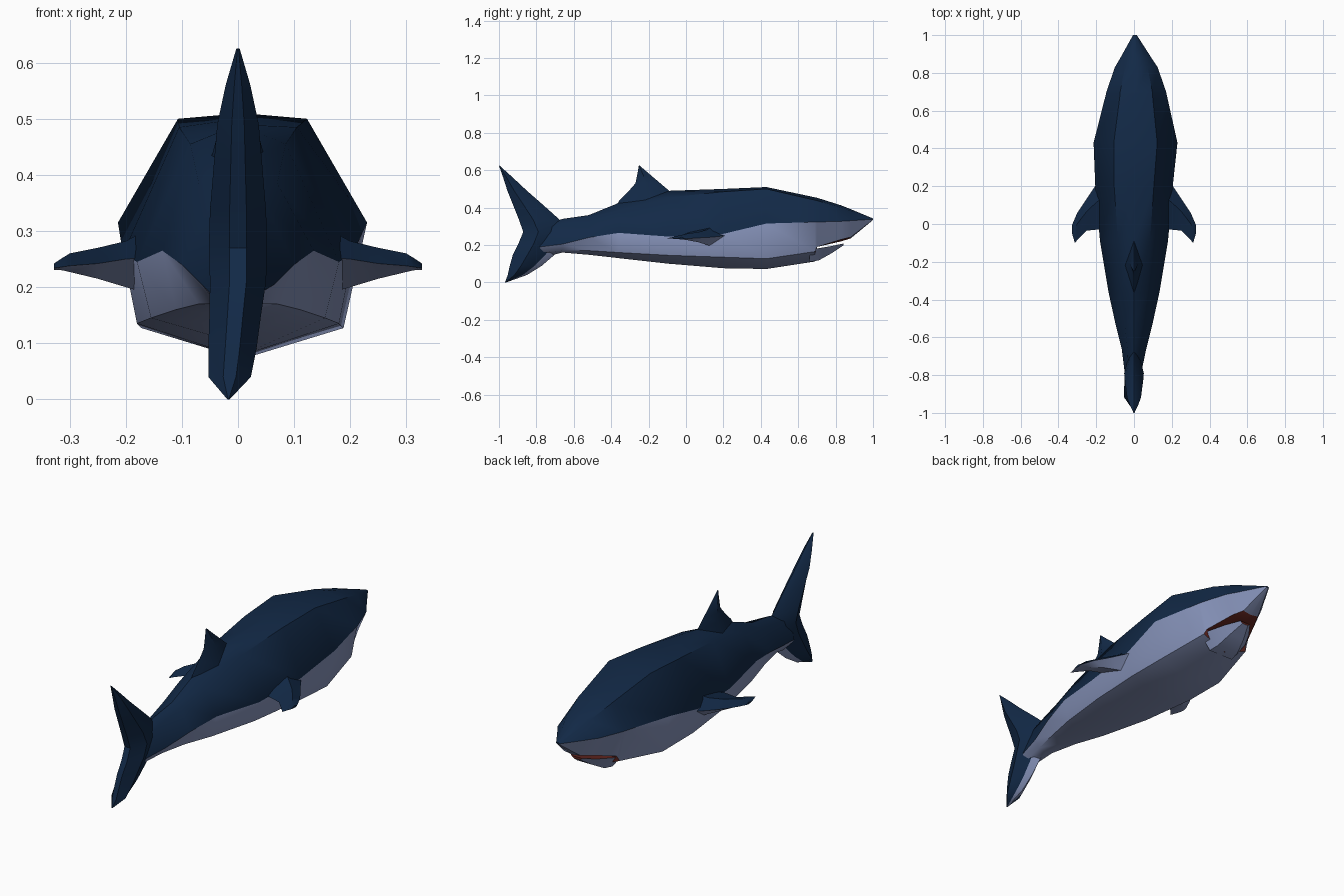
import bpy, bmesh, math


def material(name, rgb):
    m = bpy.data.materials.new(name)
    m.diffuse_color = (*rgb, 1)
    return m


NAVY, PALE, RED = 0, 1, 2
MATS = [material("navy back", (0.006, 0.022, 0.062)),
        material("pale belly", (0.23, 0.28, 0.47)),
        material("mouth red", (0.13, 0.02, 0.015))]


def loft(name, rings, rule, angle=40):
    """Skin closed rings of equal length; rule(ring, segment) picks the colour."""
    bm = bmesh.new()
    rows = [[bm.verts.new(p) for p in r] for r in rings]
    n = len(rows[0])
    for i in range(len(rows) - 1):
        for j in range(n):
            k = (j + 1) % n
            f = bm.faces.new((rows[i][j], rows[i][k], rows[i + 1][k], rows[i + 1][j]))
            f.material_index = rule(i, j)
    for end, i in ((rows[0], 0), (rows[-1], len(rows) - 2)):
        f = bm.faces.new(end)
        f.material_index = rule(i, 0)
    bmesh.ops.remove_doubles(bm, verts=bm.verts, dist=0.0004)
    bmesh.ops.recalc_face_normals(bm, faces=bm.faces)
    me = bpy.data.meshes.new(name)
    bm.to_mesh(me)
    bm.free()
    for m in MATS:
        me.materials.append(m)
    ob = bpy.data.objects.new(name, me)
    bpy.context.collection.objects.link(ob)
    bpy.ops.object.select_all(action='DESELECT')
    ob.select_set(True)
    bpy.context.view_layer.objects.active = ob
    bpy.ops.object.shade_smooth_by_angle(angle=math.radians(angle))
    return ob


# Body: y, centre x, side w, top z, shoulder w, z, side z, low w, low z, belly z
STATIONS = [
    (-0.78, -.005, .045, .30, .025, .28, .19, .025, .16, .13),
    (-0.66, 0, .065, .34, .035, .315, .205, .04, .17, .16),
    (-0.52, 0, .10, .36, .05, .345, .24, .07, .17, .148),
    (-0.36, 0, .135, .425, .07, .385, .265, .11, .16, .13),
    (-0.09, 0, .18, .49, .085, .455, .245, .155, .145, .10),
    (0.20, 0, .205, .50, .105, .485, .26, .18, .135, .076),
    (0.43, .008, .222, .51, .115, .50, .315, .18, .127, .072),
    (0.69, .012, .16, .455, .085, .44, .323, .13, .165, .112),
    (0.70, .012, .158, .453, .085, .438, .323, .12, .19, .19),
    (0.83, .012, .113, .412, .06, .40, .327, .07, .23, .22),
    (0.88, .01, .082, .392, .045, .382, .33, .045, .242, .235),
    (1.00, .005, .01, .342, .006, .341, .338, .005, .335, .334),
]


def body_ring(y, cx, w, zt, s, zs, zc, l, zl, zb):
    half = [(s, zs), (w, zc), (l, zl)]
    return ([(cx, y, zt)] + [(cx + x, y, z) for x, z in half] + [(cx, y, zb)]
            + [(cx - x, y, z) for x, z in reversed(half)])


def body_colour(i, j):
    if j in (0, 1, 6, 7):
        return NAVY
    return RED if i in (7, 8, 9) and j in (3, 4) else PALE


loft("body", [body_ring(*s) for s in STATIONS], body_colour)

# Lower jaw: y, half width, top z, bottom z
JAW = [(0.66, .125, .18, .11), (0.71, .11, .183, .118),
       (0.78, .075, .195, .157), (0.842, .03, .208, .198)]
loft("lower_jaw", [[(.012 - w, y, t), (.012 + w, y, t), (.012 + w * .55, y, b),
                    (.012 - w * .55, y, b)] for y, w, t, b in JAW],
     lambda i, j: RED if j == 0 else PALE, 30)

# Tail: z, leading y, trailing y, half width, centre x
TAIL = [(0.0, -.962, -.968, .002, -.017), (.04, -.85, -.953, .038, -.015),
        (.09, -.77, -.942, .043, -.01), (.15, -.70, -.925, .046, -.005),
        (.21, -.66, -.895, .05, 0), (.27, -.64, -.87, .052, 0),
        (.335, -.675, -.893, .05, 0), (.42, -.77, -.927, .043, 0),
        (.49, -.85, -.955, .037, 0), (.56, -.925, -.977, .022, 0),
        (.625, -.997, -1.0, .003, 0)]


def tail_ring(z, a, b, w, cx):
    def at(t, x):
        return (cx + x, a + (b - a) * t, z)
    return [at(0, 0), at(.22, w * .5), at(.65, w), at(1, w * .3),
            at(1, -w * .3), at(.65, -w), at(.22, -w * .5)]


loft("tail_fin", [tail_ring(*t) for t in TAIL],
     lambda i, j: PALE if i in (0, 1, 2, 3) and j in (0, 6) else NAVY)

# Dorsal fin: z, leading y, trailing y, half width
DORSAL = [(.40, -.02, -.38, .06), (.44, -.05, -.355, .045), (.49, -.09, -.305, .032),
          (.53, -.137, -.27, .024), (.58, -.196, -.26, .013), (.625, -.248, -.252, .002)]
loft("dorsal_fin", [[(0, a, z), (w, a * .45 + b * .55, z), (0, b, z),
                     (-w, a * .45 + b * .55, z)] for z, a, b, w in DORSAL],
     lambda i, j: NAVY)

# Pectoral fins: x, leading y, trailing y, edge z, top z, bottom z
PECTORAL = [(.13, .29, -.02, .255, .32, .18), (.20, .21, -.03, .25, .282, .20),
            (.25, .135, -.035, .242, .270, .215), (.30, .06, -.085, .238, .26, .227),
            (.313, .03, -.10, .236, .252, .23), (.328, -.005, -.05, .234, .242, .231)]
for side, label in ((1, "right"), (-1, "left")):
    loft(label + "_pectoral_fin",
         [[(side * x, a, e), (side * x, a * .6 + b * .4, t), (side * x, b, e),
           (side * x, a * .6 + b * .4, u)] for x, a, b, e, t, u in PECTORAL],
         lambda i, j: NAVY if j < 2 else PALE)
